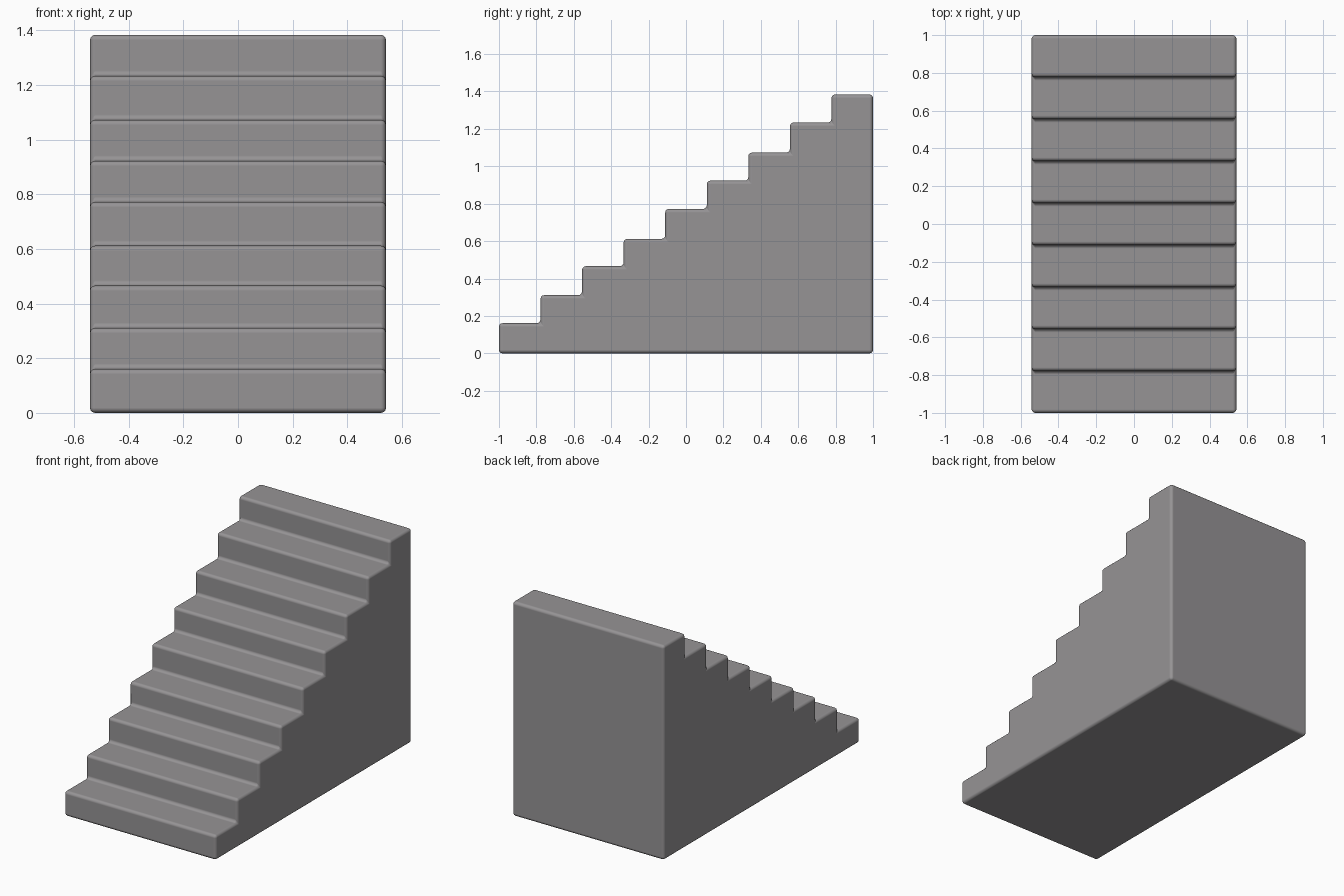
import bpy, bmesh

if "Cube" in bpy.data.objects:
    bpy.data.objects.remove(bpy.data.objects["Cube"])

HALF_W = 0.542
HEIGHTS = [0.161, 0.311, 0.466, 0.612, 0.772, 0.923, 1.073, 1.234, 1.384]
TREAD = 2.0 / len(HEIGHTS)

# Stepped side profile (y, z)
profile = [(-1.0, 0.0)]
for i, h in enumerate(HEIGHTS):
    y = -1.0 + i * TREAD
    profile += [(y, h), (y + TREAD, h)]
profile.append((1.0, 0.0))

# Solid staircase: profile extruded across the width
bm = bmesh.new()
side = bm.faces.new([bm.verts.new((-HALF_W, y, z)) for y, z in profile])
ext = bmesh.ops.extrude_face_region(bm, geom=[side], use_keep_orig=True)
verts = [v for v in ext["geom"] if isinstance(v, bmesh.types.BMVert)]
bmesh.ops.translate(bm, verts=verts, vec=(2 * HALF_W, 0, 0))
bmesh.ops.recalc_face_normals(bm, faces=bm.faces[:])
for f in bm.faces:
    f.smooth = True
mesh = bpy.data.meshes.new("staircase")
bm.to_mesh(mesh)
bm.free()
stairs = bpy.data.objects.new("staircase", mesh)
bpy.context.collection.objects.link(stairs)

# Softly rounded edges, with the large faces kept flat in shading
bevel = stairs.modifiers.new("rounded_edges", 'BEVEL')
bevel.width = 0.019
bevel.segments = 3
bevel.limit_method = 'ANGLE'
bevel.harden_normals = True

# Dark stone grey
stone = bpy.data.materials.new("stone")
stone.diffuse_color = (0.305, 0.295, 0.302, 1.0)
stone.use_nodes = True
stone.node_tree.nodes["Principled BSDF"].inputs["Base Color"].default_value = stone.diffuse_color
mesh.materials.append(stone)
